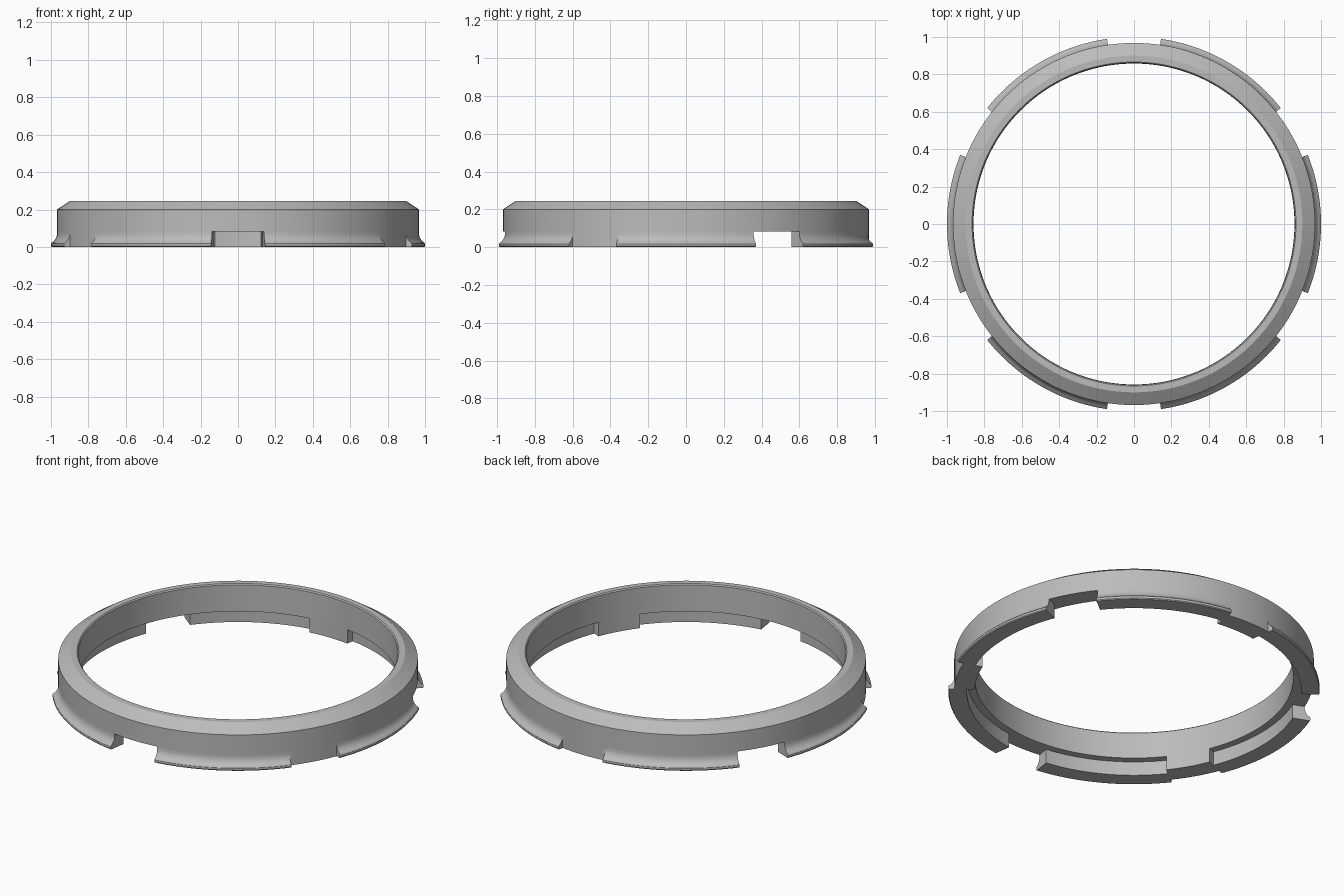
import bpy
import bmesh
from math import sin, cos, radians

if "Cube" in bpy.data.objects:
    bpy.data.objects.remove(bpy.data.objects["Cube"], do_unlink=True)

# Cross-sections (radius, height) of the solid cells that make up the ring
STEP = 0.083
BAND = [(0.858, STEP), (0.9, STEP), (0.968, STEP), (0.968, 0.2),
        (0.9, 0.245), (0.866, 0.245), (0.86, 0.239)]
SKIRT = [(0.9, 0), (0.968, 0), (0.968, 0.065), (0.968, STEP), (0.9, STEP)]
RIB = [(0.858, 0), (0.9, 0), (0.9, STEP), (0.858, STEP)]
FLANGE = [(0.968, 0), (0.996, 0), (1.0, 0.005), (1.0, 0.017), (0.996, 0.023),
          (0.987, 0.029), (0.979, 0.038), (0.972, 0.05), (0.968, 0.065)]

bm = bmesh.new()
verts = {}
faces = {}


def vert(point, angle):
    key = (point, round(angle, 3) % 360)
    if key not in verts:
        r, z = point
        a = radians(angle)
        verts[key] = bm.verts.new((r * cos(a), r * sin(a), z))
    return verts[key]


def toggle_face(corners):
    # A face shared by two neighbouring cells is interior, so it is removed
    key = frozenset(corners)
    if key in faces:
        bm.faces.remove(faces.pop(key))
    else:
        faces[key] = bm.faces.new(corners)


def sweep(cells, start, end, steps):
    for i in range(steps):
        a = start + (end - start) * i / steps
        b = start + (end - start) * (i + 1) / steps
        for cell in cells:
            first = [vert(p, a) for p in cell]
            last = [vert(p, b) for p in cell]
            toggle_face(first)
            toggle_face(last)
            for j in range(len(cell)):
                k = (j + 1) % len(cell)
                toggle_face([first[j], first[k], last[k], last[j]])


# Six flanged lobes, parted alternately by open notches and solid ribs
HALF = 21.7
for n in range(6):
    centre = 60 * n
    sweep([BAND, SKIRT, FLANGE], centre - HALF, centre + HALF, 20)
    gap = [BAND] if n % 2 == 0 else [BAND, SKIRT, RIB]
    sweep(gap, centre + HALF, centre + 60 - HALF, 8)

# Drop edges left over from interior faces
bmesh.ops.delete(bm, geom=[e for e in bm.edges if not e.link_faces], context='EDGES')
bmesh.ops.recalc_face_normals(bm, faces=bm.faces[:])
mesh = bpy.data.meshes.new("adapter_ring")
bm.to_mesh(mesh)
bm.free()

# Plain grey material
grey = bpy.data.materials.new("grey")
grey.use_nodes = True
colour = (0.5, 0.5, 0.5, 1)
grey.diffuse_color = colour
grey.node_tree.nodes["Principled BSDF"].inputs["Base Color"].default_value = colour
mesh.materials.append(grey)

ring = bpy.data.objects.new("adapter_ring", mesh)
bpy.context.collection.objects.link(ring)
bpy.context.view_layer.objects.active = ring
ring.select_set(True)
bpy.ops.object.shade_smooth_by_angle(angle=radians(30))
